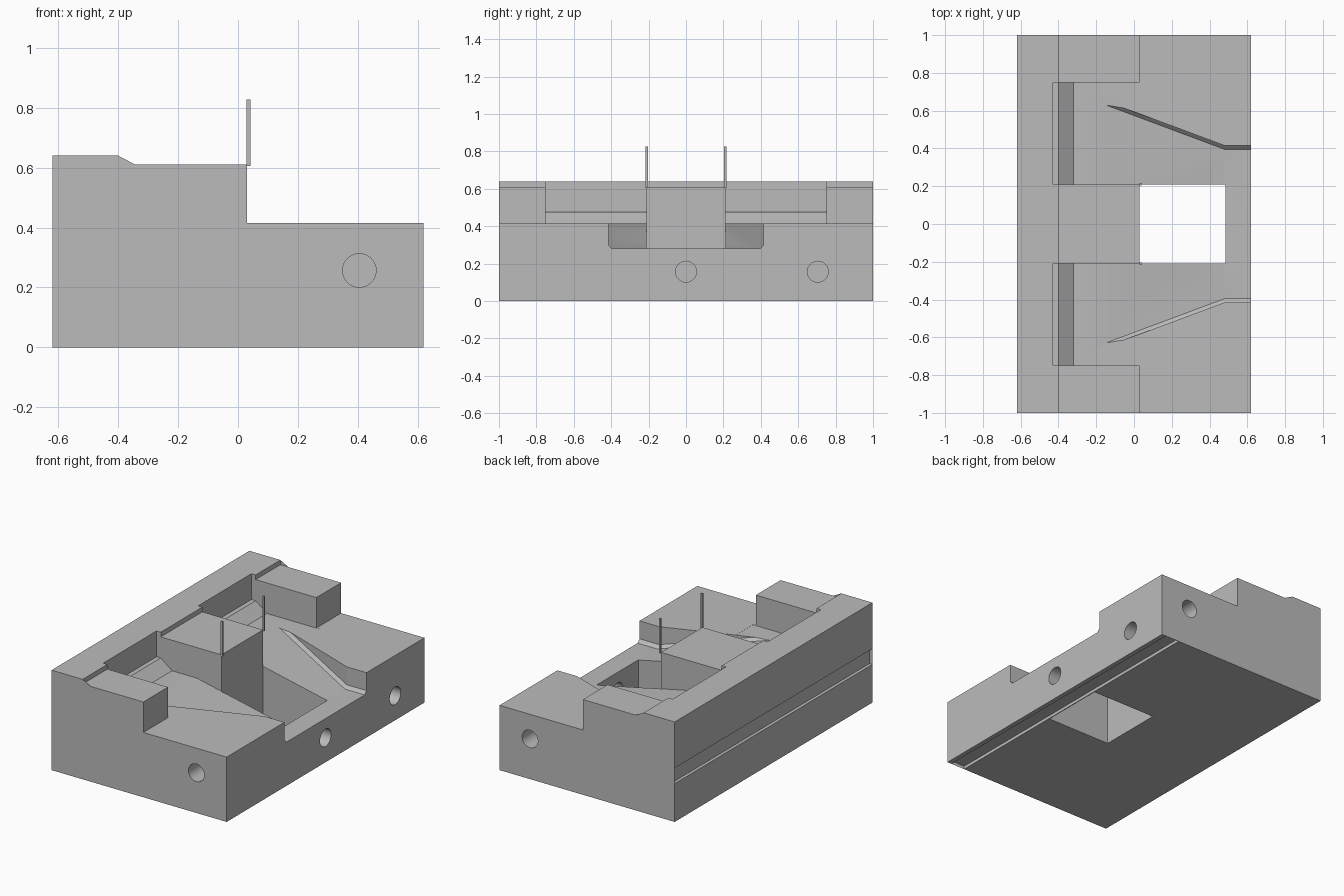
import bpy, bmesh, math
from mathutils import Vector

if "Cube" in bpy.data.objects:
    bpy.data.objects.remove(bpy.data.objects["Cube"])

grey = bpy.data.materials.new("plain grey")
grey.use_nodes = True
grey.diffuse_color = (0.5, 0.5, 0.5, 1)
grey.node_tree.nodes["Principled BSDF"].inputs["Base Color"].default_value = (0.5, 0.5, 0.5, 1)


def finish(name, bm):
    bmesh.ops.recalc_face_normals(bm, faces=bm.faces)
    mesh = bpy.data.meshes.new(name)
    bm.to_mesh(mesh)
    bm.free()
    mesh.materials.append(grey)
    obj = bpy.data.objects.new(name, mesh)
    bpy.context.collection.objects.link(obj)
    return obj


def loft(name, rings):
    """Solid through a stack of rings with equal point counts."""
    bm = bmesh.new()
    rows = [[bm.verts.new(p) for p in ring] for ring in rings]
    n = len(rows[0])
    for a, b in zip(rows, rows[1:]):
        for i in range(n):
            j = (i + 1) % n
            bm.faces.new((a[i], a[j], b[j], b[i]))
    caps = [bm.faces.new(rows[0]), bm.faces.new(rows[-1])]
    bmesh.ops.triangulate(bm, faces=caps)
    return finish(name, bm)


def extrude_y(name, profile, y0, y1):
    return loft(name, [[(x, y, z) for x, z in profile] for y in (y0, y1)])


def box(name, x0, x1, y0, y1, z0, z1):
    return extrude_y(name, [(x0, z0), (x1, z0), (x1, z1), (x0, z1)], y0, y1)


def drill(name, start, direction, depth, radius=0.056):
    bm = bmesh.new()
    bmesh.ops.create_cone(bm, cap_ends=True, segments=32, radius1=radius,
                          radius2=radius, depth=2 * depth)
    turn = Vector(direction).to_track_quat('Z', 'Y').to_matrix()
    bmesh.ops.rotate(bm, verts=bm.verts, matrix=turn)
    bmesh.ops.translate(bm, verts=bm.verts, vec=start)
    return finish(name, bm)


def combine(target, tool, operation='DIFFERENCE'):
    mod = target.modifiers.new("combine", 'BOOLEAN')
    mod.operation, mod.object, mod.solver = operation, tool, 'EXACT'
    bpy.context.view_layer.objects.active = target
    bpy.ops.object.modifier_apply(modifier=mod.name)
    bpy.data.objects.remove(tool)


# Main block with stepped top, rear groove and underside groove
body = extrude_y("main_block", [
    (-0.62, 0), (0.49, 0), (0.49, 0.02), (0.59, 0.02), (0.59, 0), (0.62, 0),
    (0.62, 0.415), (0.03, 0.415), (0.03, 0.61), (-0.4, 0.61), (-0.4, 0.64),
    (-0.62, 0.64), (-0.62, 0.345), (-0.6, 0.345), (-0.6, 0.245), (-0.62, 0.245)], -1, 1)

# Two pockets with a ramp at the rear
pocket = [(-0.43, 0.8), (-0.43, 0.475), (-0.4, 0.475), (-0.32, 0.4145),
          (0.05, 0.4145), (0.05, 0.8)]
for y0, y1 in ((-0.75, -0.21), (0.21, 0.75)):
    combine(body, extrude_y("pocket_cutter", pocket, y0, y1))


# Funnel channel with sloping floor and chamfered foot
def channel_ring(inset, lift=None):
    half = [(-0.15, 0.65 - inset), (0.48, 0.415 - inset), (0.7, 0.415 - inset)]
    outline = half + [(x, -y) for x, y in reversed(half)]
    return [(x, y, 0.8 if lift is None else
             0.415 - 0.135 * min(1, (x + 0.15) / 0.63) + lift) for x, y in outline]


combine(body, loft("channel_cutter",
                   [channel_ring(0.02, 0), channel_ring(0, 0.02), channel_ring(0)]))

# Centre pillar and the square shaft in front of it
combine(body, box("pillar", -0.3, 0.035, -0.21, 0.21, 0.2, 0.61), 'UNION')
combine(body, box("shaft_cutter", 0.03, 0.485, -0.21, 0.21, -0.2, 0.9))

# Drilled holes: both ends, front centre into the shaft, and one offset
for side in (-1, 1):
    combine(body, drill("end_hole", (0.405, side, 0.257), (0, side, 0), 0.25))
combine(body, drill("centre_hole", (0.62, 0, 0.157), (1, 0, 0), 0.2))
combine(body, drill("offset_hole", (0.62, 0.705, 0.157), (1, 0, 0), 0.25))

# Thin upright pins at the pillar corners
for side, label in ((-1, "right"), (1, "left")):
    y = side * 0.21
    box("pin_" + label, 0.029, 0.041, y - 0.006, y + 0.006, 0.605, 0.827)

bpy.ops.object.select_all(action='DESELECT')
body.select_set(True)
bpy.context.view_layer.objects.active = body
bpy.ops.object.shade_smooth_by_angle(angle=math.radians(20))
